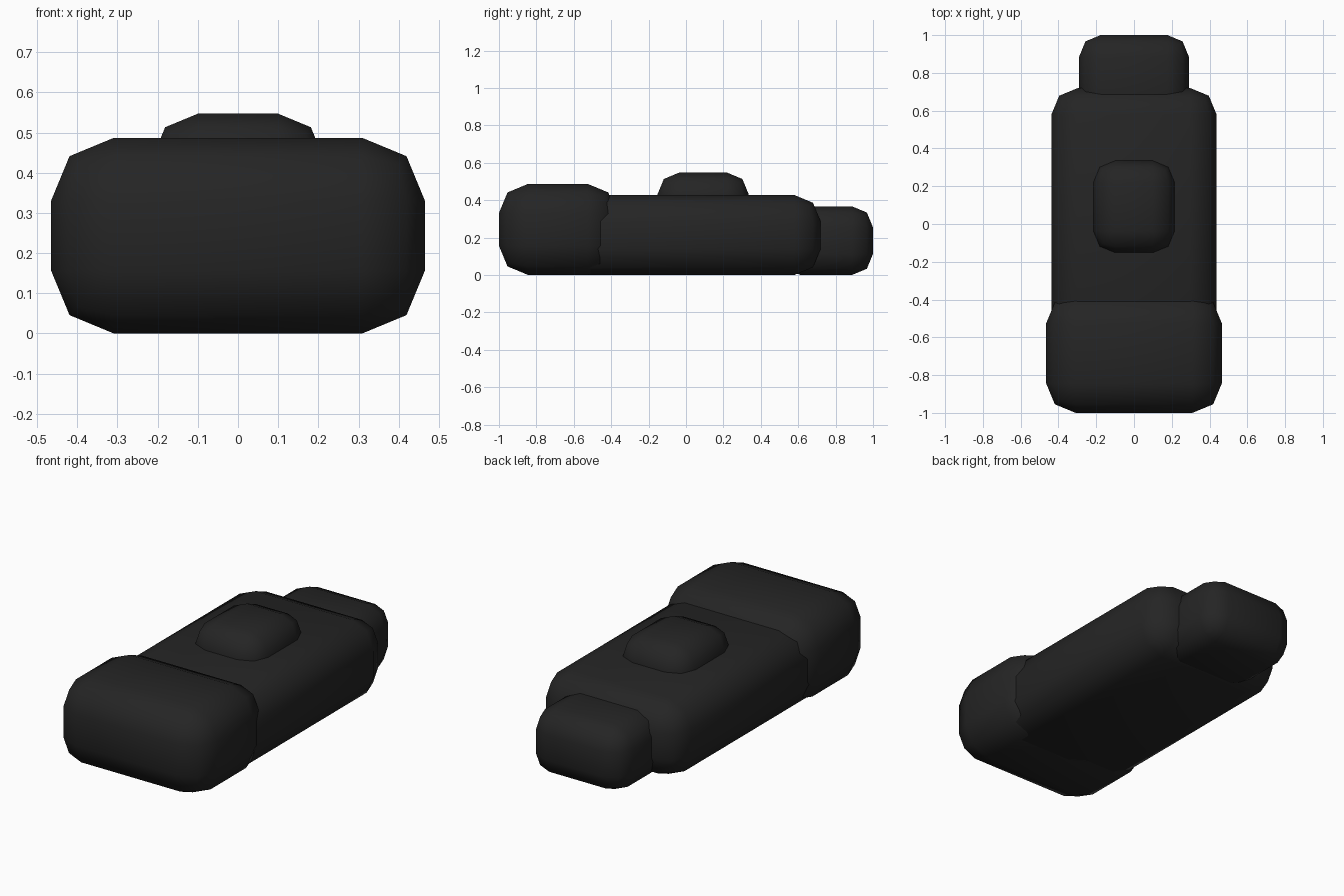
import bpy

if "Cube" in bpy.data.objects:
    bpy.data.objects.remove(bpy.data.objects["Cube"])

rubber = bpy.data.materials.new("charcoal_black")
rubber.diffuse_color = (0.018, 0.018, 0.018, 1.0)
rubber.use_nodes = True
rubber.node_tree.nodes["Principled BSDF"].inputs["Base Color"].default_value = rubber.diffuse_color


def rounded_box(name, half_x, y0, y1, z0, z1, radius):
    """Smooth shaded box with two-step rounded edges."""
    bpy.ops.mesh.primitive_cube_add(size=1, location=(0, (y0 + y1) / 2, (z0 + z1) / 2))
    ob = bpy.context.object
    ob.name = name
    ob.scale = (2 * half_x, y1 - y0, z1 - z0)
    bpy.ops.object.transform_apply(location=False, rotation=False, scale=True)
    ob.data.materials.append(rubber)
    bevel = ob.modifiers.new("rounding", 'BEVEL')
    bevel.width = radius
    bevel.segments = 2
    bevel.limit_method = 'NONE'
    bpy.ops.object.modifier_apply(modifier=bevel.name)
    bpy.ops.object.shade_smooth()
    return ob


# Long central housing
rounded_box("main_body", 0.437, -0.72, 0.72, 0.0, 0.427, 0.14)
# Wide block at the front end
rounded_box("front_block", 0.465, -1.0, -0.37, 0.0, 0.487, 0.156)
# Narrow block at the back end
rounded_box("rear_block", 0.29, 0.5, 1.0, 0.0, 0.367, 0.113)
# Raised pad on top
rounded_box("top_pad", 0.215, -0.152, 0.335, 0.29, 0.547, 0.115)
